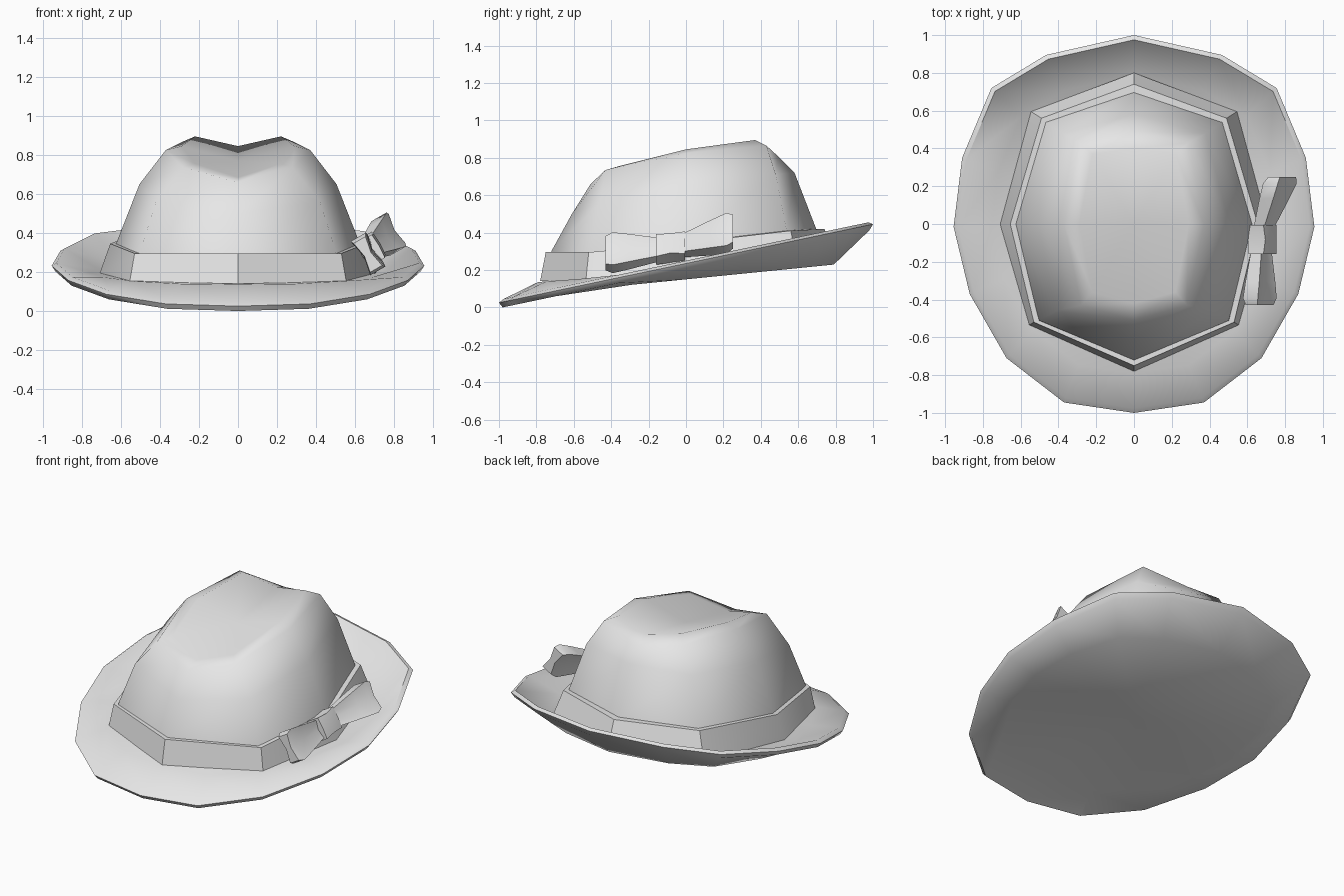
import bpy
import bmesh
import math
from mathutils import Vector

default_cube = bpy.data.objects.get("Cube")
if default_cube:
    bpy.data.objects.remove(default_cube, do_unlink=True)

felt = bpy.data.materials.new("light grey felt")
felt.use_nodes = True
felt.diffuse_color = (.8, .8, .8, 1)
shader = next(n for n in felt.node_tree.nodes if n.type == 'BSDF_PRINCIPLED')
shader.inputs["Base Color"].default_value = felt.diffuse_color


def mirror_ring(half):
    """Close a front-to-back half outline by mirroring it across x."""
    return half + [(-p[0],) + tuple(p[1:]) for p in half[-2:0:-1]]


def loft(name, rings, start=None, end=None, smooth_angle=60, fill_ends=False):
    """Bridge equal-sized rings; close the ends with a tip point or a face."""
    bm = bmesh.new()
    loops = [[bm.verts.new(p) for p in ring] for ring in rings]
    count = len(loops[0])
    for low, high in zip(loops, loops[1:]):
        for i in range(count):
            j = (i + 1) % count
            bm.faces.new((low[i], low[j], high[j], high[i]))
    for tip, loop in ((start, loops[0]), (end, loops[-1])):
        if tip is not None:
            centre = bm.verts.new(tip)
            for i in range(count):
                bm.faces.new((loop[i], loop[(i + 1) % count], centre))
        elif fill_ends:
            bm.faces.new(loop)
    bmesh.ops.recalc_face_normals(bm, faces=bm.faces)
    mesh = bpy.data.meshes.new(name)
    bm.to_mesh(mesh)
    bm.free()
    mesh.materials.append(felt)
    obj = bpy.data.objects.new(name, mesh)
    bpy.context.collection.objects.link(obj)
    bpy.ops.object.select_all(action='DESELECT')
    obj.select_set(True)
    bpy.context.view_layer.objects.active = obj
    bpy.ops.object.shade_smooth_by_angle(angle=math.radians(smooth_angle))
    return obj


# Brim: a tilted sixteen-sided dish with a rounded lip and a closed underside
outline = mirror_ring([(0, -1), (.37, -.945), (.675, -.71), (.87, -.37), (.955, -.015),
                       (.91, .35), (.755, .72), (.465, .895), (0, 1)])


def brim_ring(scale, height, slope):
    return [(x * scale, y * scale, height + slope * y * scale) for x, y in outline]


loft("brim", [
    brim_ring(.79, .195, .075),
    brim_ring(.975, .25, .21),
    brim_ring(1, .235, .21),
    brim_ring(.98, .206, .21),
    brim_ring(.79, .15, .1),
], start=(0, 0, .195), end=(0, 0, .15))

# Crown: eight-sided rings from the brim up to the shoulders and the sunken top
crown_rings = [
    [(0, -.74, .15), (.52, -.52, .16), (.66, 0, .2), (.48, .56, .24), (0, .75, .26)],
    [(0, -.72, .3), (.5, -.51, .31), (.625, 0, .345), (.47, .54, .4), (0, .7, .41)],
    [(0, -.61, .5), (.42, -.46, .56), (.505, 0, .65), (.38, .48, .71), (0, .58, .72)],
    [(0, -.51, .66), (.28, -.43, .735), (.37, 0, .825), (.29, .43, .865), (0, .49, .81)],
    [(0, -.42, .685), (.22, -.36, .755), (.29, 0, .845), (.22, .37, .895), (0, .4, .845)],
]
loft("crown", [mirror_ring(r) for r in crown_rings], end=(0, 0, .77), smooth_angle=80)

# Hat band: a thin sloping strip around the crown, folded inwards at the top
band_rings = [
    [(0, -.78, .14), (.555, -.535, .15), (.71, 0, .19), (.545, .595, .24), (0, .8, .27)],
    [(0, -.75, .295), (.53, -.52, .295), (.655, 0, .345), (.49, .56, .41), (0, .74, .42)],
    [(0, -.7, .295), (.49, -.49, .295), (.6, 0, .345), (.45, .52, .41), (0, .68, .42)],
]
loft("hat_band", [mirror_ring(r) for r in band_rings], smooth_angle=30)

# Bow: two pinched loops and a knot, leaning with the side of the crown
UP = Vector((-.5, 0, .87))
OUT = Vector((.87, 0, .5))


def bow_part(name, start, end, sections, pinch):
    """Sweep a six-sided section; each entry is (position, half height, half depth)."""
    start, end = Vector(start), Vector(end)
    rings = []
    for position, high, deep in sections:
        centre = start.lerp(end, position)
        corners = [(high, deep), (0, deep * pinch), (-high, deep),
                   (-high, -deep), (0, -deep * pinch), (high, -deep)]
        rings.append([centre + UP * h + OUT * d for h, d in corners])
    loft(name, rings, smooth_angle=45, fill_ends=True)


loop_sections = [(0, .05, .03), (.6, .085, .042), (.88, .1, .045), (1, .085, .035)]
bow_part("bow_front_loop", (.675, -.12, .31), (.665, -.43, .29), loop_sections, .55)
bow_part("bow_back_loop", (.68, -.04, .325), (.785, .25, .405), loop_sections, .55)
bow_part("bow_knot", (.68, -.16, .31), (.68, -.005, .325),
         [(0, .068, .045), (.5, .06, .052), (1, .068, .045)], 1.1)
